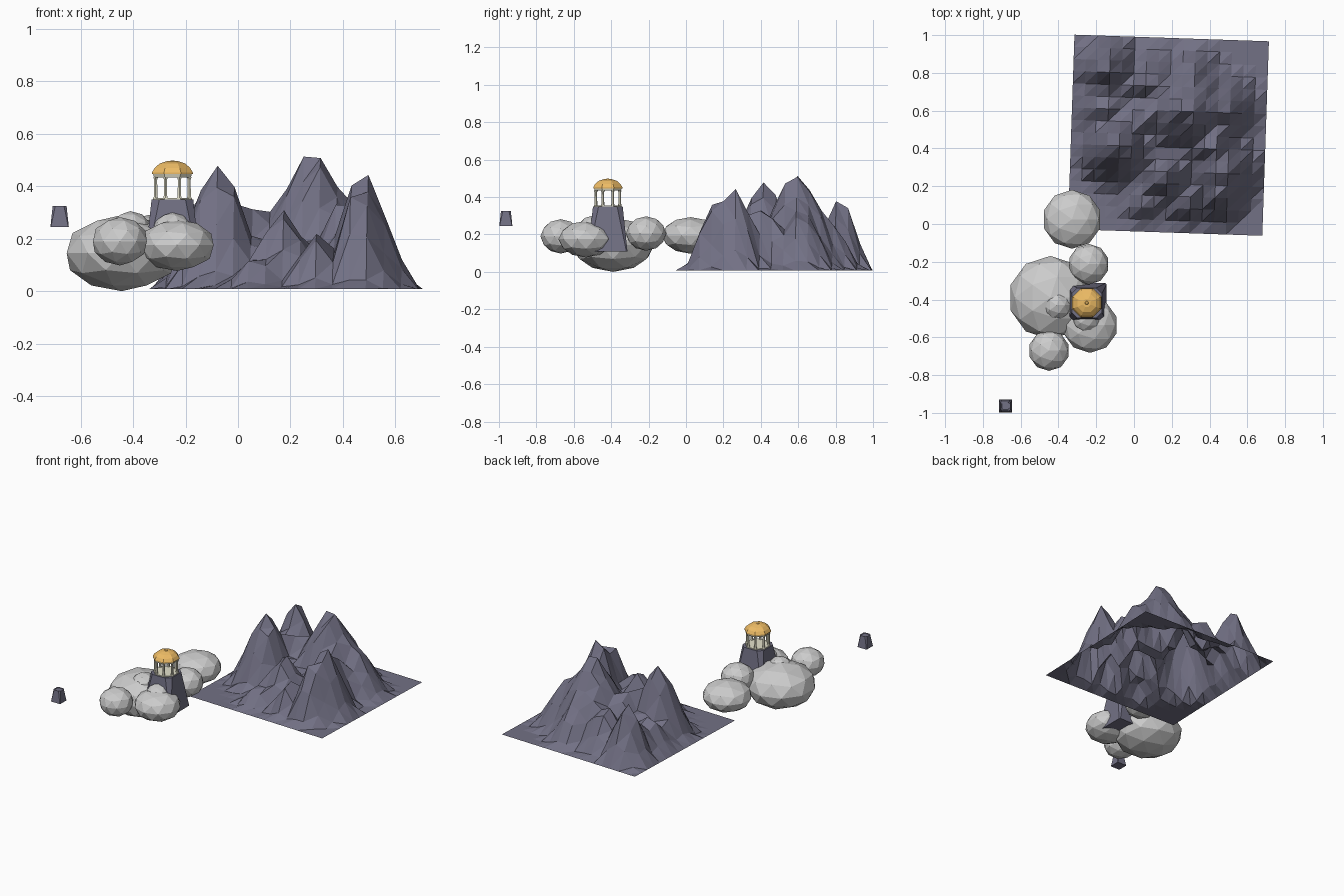
import bpy, bmesh, math, random
from mathutils import Matrix

if "Cube" in bpy.data.objects:
    bpy.data.objects.remove(bpy.data.objects["Cube"])

random.seed(4)


def material(name, rgb):
    m = bpy.data.materials.new(name)
    m.diffuse_color = (*rgb, 1)
    m.use_nodes = True
    m.node_tree.nodes["Principled BSDF"].inputs["Base Color"].default_value = m.diffuse_color
    return m


STONE = material("stone", (0.17, 0.165, 0.235))
GOLD = material("gold", (0.85, 0.5, 0.13))
CREAM = material("cream", (0.78, 0.76, 0.6))


def finish(name, bm, mat=None):
    me = bpy.data.meshes.new(name)
    bm.to_mesh(me)
    bm.free()
    ob = bpy.data.objects.new(name, me)
    bpy.context.collection.objects.link(ob)
    if mat:
        me.materials.append(mat)
    return ob


def frustum(bm, loc, r1, r2, z0, z1, sides, turn=0.0):
    m = (Matrix.Translation((loc[0], loc[1], (z0 + z1) / 2))
         @ Matrix.Rotation(turn, 4, 'Z'))
    bmesh.ops.create_cone(bm, cap_ends=True, segments=sides, radius1=r1,
                          radius2=r2, depth=z1 - z0, matrix=m)


def loft(bm, rings):
    rings = [[bm.verts.new(p) for p in ring] for ring in rings]
    for lo, hi in zip(rings, rings[1:]):
        for k in range(len(lo)):
            n = (k + 1) % len(lo)
            bm.faces.new((lo[k], lo[n], hi[n], hi[k]))
    bm.faces.new(rings[-1])
    bm.faces.new(rings[0][::-1])


# Mountain range: a coarse grid raised by bell-shaped peaks (x, y, height, radius)
PEAKS = [(-0.08, 0.41, 0.47, 0.25), (0.28, 0.60, 0.505, 0.34),
         (0.48, 0.26, 0.435, 0.22), (0.46, 0.14, 0.35, 0.17),
         (-0.13, 0.82, 0.37, 0.20), (0.17, 0.25, 0.30, 0.20),
         (0.07, 0.56, 0.31, 0.21), (0.40, 0.42, 0.34, 0.22),
         (0.06, 0.12, 0.14, 0.14), (0.30, 0.12, 0.22, 0.15),
         (0.47, 0.61, 0.32, 0.23), (-0.14, 0.62, 0.23, 0.22),
         (0.08, 0.75, 0.27, 0.21), (0.30, 0.78, 0.24, 0.19),
         (0.20, 0.45, 0.19, 0.50)]


def ground_height(x, y):
    h = 0.0
    for px, py, ph, pr in PEAKS:
        d = math.hypot(x - px, y - py) / pr
        if d < 1:
            h = max(h, ph * (0.5 + 0.5 * math.cos(math.pi * d)))
    return h


bm = bmesh.new()
place = Matrix.Translation((0.182, 0.47, 0)) @ Matrix.Rotation(-0.034, 4, 'Z')
bmesh.ops.create_grid(bm, x_segments=16, y_segments=16, size=0.515, matrix=place)
for v in bm.verts:
    h = ground_height(v.co.x, v.co.y)
    if h > 0.03:
        h *= random.uniform(0.9, 1.05)
    v.co.z = 0.008 + (0 if v.is_boundary else h)
for px, py, ph, pr in PEAKS[:6]:
    top = min(bm.verts, key=lambda v: math.hypot(v.co.x - px, v.co.y - py))
    top.co.z = ph + 0.008
bmesh.ops.triangulate(bm, faces=bm.faces[:], quad_method='FIXED')
finish("mountain_range", bm, STONE)

# Clouds: flattened low-poly balls (x, y, z, radius, half height)
CLOUDS = [(-0.443, -0.39, 0.145, 0.221, 0.145), (-0.233, -0.535, 0.175, 0.147, 0.098),
          (-0.45, -0.67, 0.19, 0.108, 0.092), (-0.24, -0.213, 0.205, 0.108, 0.092),
          (-0.328, 0.025, 0.195, 0.156, 0.098), (-0.41, -0.43, 0.225, 0.083, 0.08),
          (-0.25, -0.50, 0.23, 0.077, 0.07)]
for i, (x, y, z, r, rz) in enumerate(CLOUDS):
    bm = bmesh.new()
    bmesh.ops.create_icosphere(
        bm, subdivisions=2, radius=1,
        matrix=Matrix.Translation((x, y, z)) @ Matrix.Diagonal((r, r, rz, 1)))
    finish(f"cloud_{i + 1}", bm)


# Stone towers: square foot tapering to a top with cut corners
def cut_square(x, y, z, half, cut):
    c = half - cut
    return [(x + a, y + b, z) for a, b in
            ((half, -c), (half, c), (c, half), (-c, half),
             (-half, c), (-half, -c), (-c, -half), (c, -half))]


def tower(name, x, y, z, s):
    bm = bmesh.new()
    loft(bm, [cut_square(x, y, z, 0.035 * s, 0.002 * s),
              cut_square(x, y, z + 0.08 * s, 0.0265 * s, 0.010 * s),
              cut_square(x, y, z + 0.08 * s, 0.021 * s, 0.008 * s),
              cut_square(x, y, z + 0.077 * s, 0.020 * s, 0.008 * s)])
    return finish(name, bm, STONE)


CX, CY = -0.25, -0.418
tower("small_tower", -0.68, -0.963, 0.245, 1)
tower("main_tower", CX, CY, 0.11, 3)

# Pavilion: floor ring, eight columns with bases and capitals, top beam
TURN = math.pi / 8
bm = bmesh.new()
frustum(bm, (CX, CY), 0.080, 0.080, 0.342, 0.356, 8, TURN)
frustum(bm, (CX, CY), 0.076, 0.081, 0.434, 0.450, 8, TURN)
for k in range(8):
    a = TURN + k * math.pi / 4
    p = (CX + 0.069 * math.cos(a), CY + 0.069 * math.sin(a))
    frustum(bm, p, 0.0095, 0.0075, 0.356, 0.364, 6)
    frustum(bm, p, 0.0075, 0.0065, 0.362, 0.430, 6)
    frustum(bm, p, 0.0070, 0.0110, 0.426, 0.436, 6)
finish("pavilion_columns", bm, CREAM)

# Dome: stacked eight-sided rings from a profile, with a small cap
bm = bmesh.new()
profile = [(0.084, 0.446), (0.084, 0.453), (0.073, 0.470), (0.052, 0.487), (0.022, 0.496)]
loft(bm, [[(CX + r * math.cos(TURN + k * math.pi / 4),
            CY + r * math.sin(TURN + k * math.pi / 4), z) for k in range(8)]
          for r, z in profile])
frustum(bm, (CX, CY), 0.012, 0.007, 0.494, 0.499, 8, TURN)
finish("gold_dome", bm, GOLD)
